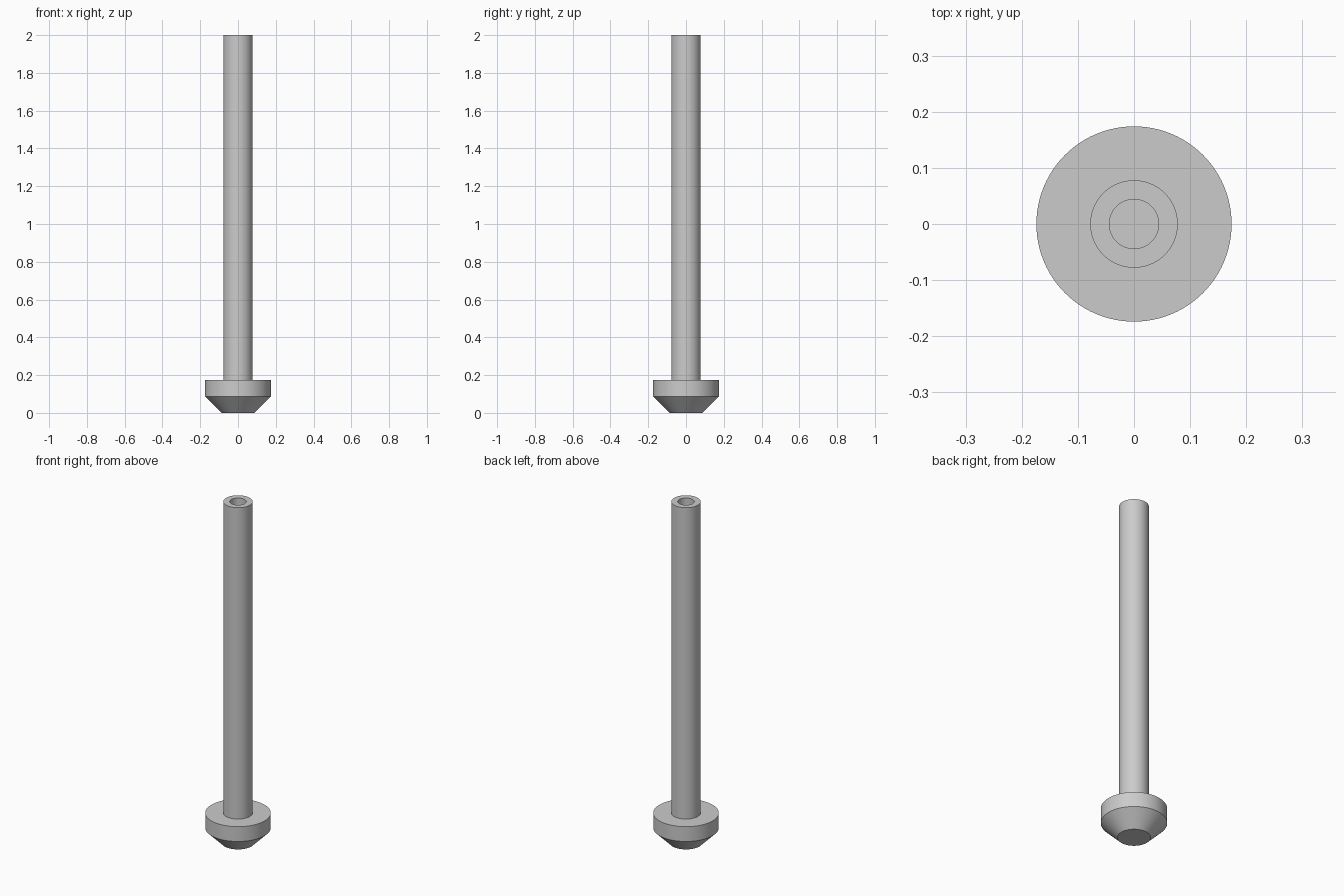
import bpy
import bmesh
import math

cube = bpy.data.objects.get("Cube")
if cube:
    bpy.data.objects.remove(cube, do_unlink=True)

SEGMENTS = 96
FOOT_R, TIP_R, TUBE_R, BORE_R = 0.174, 0.087, 0.078, 0.044
BEVEL_Z, FOOT_Z, TOP_Z = 0.087, 0.174, 2.0

grey = bpy.data.materials.new("light_grey")
grey.use_nodes = True
colour = (0.6, 0.6, 0.6, 1)
grey.diffuse_color = colour
grey.node_tree.nodes["Principled BSDF"].inputs["Base Color"].default_value = colour


def lathe(name, profile):
    """Revolve (radius, height) points around z."""
    bm = bmesh.new()
    verts = [bm.verts.new((r, 0, z)) for r, z in profile]
    edges = [bm.edges.new(pair) for pair in zip(verts, verts[1:])]
    bmesh.ops.spin(bm, geom=verts + edges, cent=(0, 0, 0), axis=(0, 0, 1),
                   angle=math.tau, steps=SEGMENTS, use_duplicate=False)
    bmesh.ops.remove_doubles(bm, verts=bm.verts, dist=1e-5)
    bmesh.ops.recalc_face_normals(bm, faces=bm.faces)
    mesh = bpy.data.meshes.new(name)
    bm.to_mesh(mesh)
    bm.free()
    mesh.materials.append(grey)
    obj = bpy.data.objects.new(name, mesh)
    bpy.context.collection.objects.link(obj)
    bpy.ops.object.select_all(action="DESELECT")
    obj.select_set(True)
    bpy.context.view_layer.objects.active = obj
    bpy.ops.object.shade_smooth_by_angle(angle=math.radians(30))
    return obj


# Tapered foot, stepped collar and hollow tube in one closed profile
lathe("flanged_tube", [
    (0, 0), (TIP_R, 0), (FOOT_R, BEVEL_Z), (FOOT_R, FOOT_Z),
    (TUBE_R, FOOT_Z), (TUBE_R, TOP_Z), (BORE_R, TOP_Z),
    (BORE_R, FOOT_Z), (0, FOOT_Z),
])
